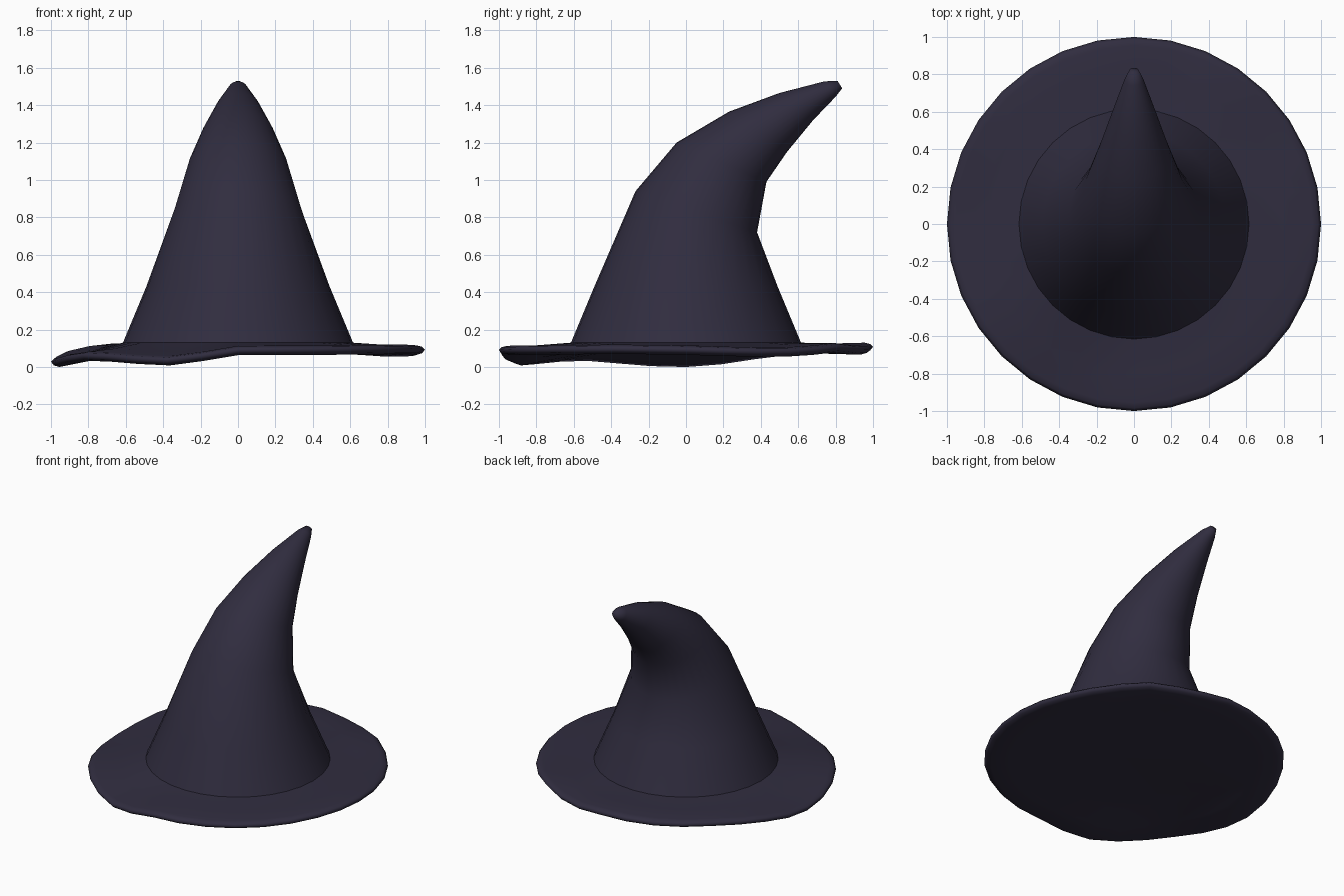
import bpy, bmesh
from math import sin, cos, pi
from mathutils import Vector

if "Cube" in bpy.data.objects:
    bpy.data.objects.remove(bpy.data.objects["Cube"])

N = 32

cloth = bpy.data.materials.new("dark_cloth")
cloth.diffuse_color = (0.03, 0.026, 0.05, 1)
cloth.use_nodes = True
cloth.node_tree.nodes["Principled BSDF"].inputs["Base Color"].default_value = cloth.diffuse_color


def loft(name, rings, cap_first=False, cap_last=False):
    """Skin a list of N-point rings into one smooth object."""
    bm = bmesh.new()
    loops = [[bm.verts.new(p) for p in ring] for ring in rings]
    for a, b in zip(loops, loops[1:]):
        for i in range(N):
            j = (i + 1) % N
            bm.faces.new((a[i], a[j], b[j], b[i]))
    if cap_first:
        bm.faces.new(loops[0][::-1])
    if cap_last:
        bm.faces.new(loops[-1])
    bm.normal_update()
    mesh = bpy.data.meshes.new(name)
    bm.to_mesh(mesh)
    bm.free()
    mesh.polygons.foreach_set("use_smooth", [True] * len(mesh.polygons))
    mesh.materials.append(cloth)
    obj = bpy.data.objects.new(name, mesh)
    bpy.context.collection.objects.link(obj)
    return obj


# Height of the wavy rim around the brim: (degrees, z)
WAVE = [(0, .09), (20, .08), (37, .08), (58, .105), (73, .085), (90, .105),
        (110, .10), (135, .10), (152, .08), (168, .04), (180, .025),
        (192, .03), (203, .045), (217, .062), (235, .042), (248, .033),
        (258, .055), (270, .088), (300, .09), (340, .095), (360, .09)]


def rim_z(a):
    d = a * 180 / pi
    for (d0, z0), (d1, z1) in zip(WAVE, WAVE[1:]):
        if d0 <= d <= d1:
            return z0 + (z1 - z0) * (d - d0) / (d1 - d0)


def brim_ring(radius, flat_z, wave, offset):
    """Ring blending a flat height with the wavy rim height."""
    pts = []
    for i in range(N):
        a = 2 * pi * i / N
        z = flat_z * (1 - wave) + (rim_z(a) + offset) * wave
        pts.append((radius * cos(a), radius * sin(a), z))
    return pts


# Brim: underside, rounded edge, top up to the crown seam
brim = loft("brim", [
    brim_ring(0.62, 0.075, 0, 0),
    brim_ring(0.80, 0.07, 0.6, -0.02),
    brim_ring(0.955, 0, 1, -0.025),
    brim_ring(0.985, 0, 1, -0.016),
    brim_ring(1.0, 0, 1, 0.003),
    brim_ring(0.985, 0, 1, 0.018),
    brim_ring(0.955, 0, 1, 0.025),
    brim_ring(0.80, 0.12, 0.6, 0.025),
    brim_ring(0.615, 0.13, 0, 0),
], cap_first=True)

# Crown: each ring is spanned by its front and back points (y, z)
CROWN = [((-.615, .13), (.615, .13)), ((-.49, .43), (.49, .43)),
         ((-.27, .94), (.38, .72)), ((-.05, 1.20), (.43, .99)),
         ((.23, 1.365), (.54, 1.15)), ((.50, 1.465), (.68, 1.32)),
         ((.74, 1.527), (.80, 1.445)), ((.81, 1.53), (.835, 1.49))]


def crown_ring(front, back):
    f, b = Vector((0, *front)), Vector((0, *back))
    mid, half = (f + b) / 2, (b - f) / 2
    return [mid + half * sin(2 * pi * i / N)
            + Vector((half.length * cos(2 * pi * i / N), 0, 0))
            for i in range(N)]


crown = loft("crown", [crown_ring(f, b) for f, b in CROWN], cap_last=True)
